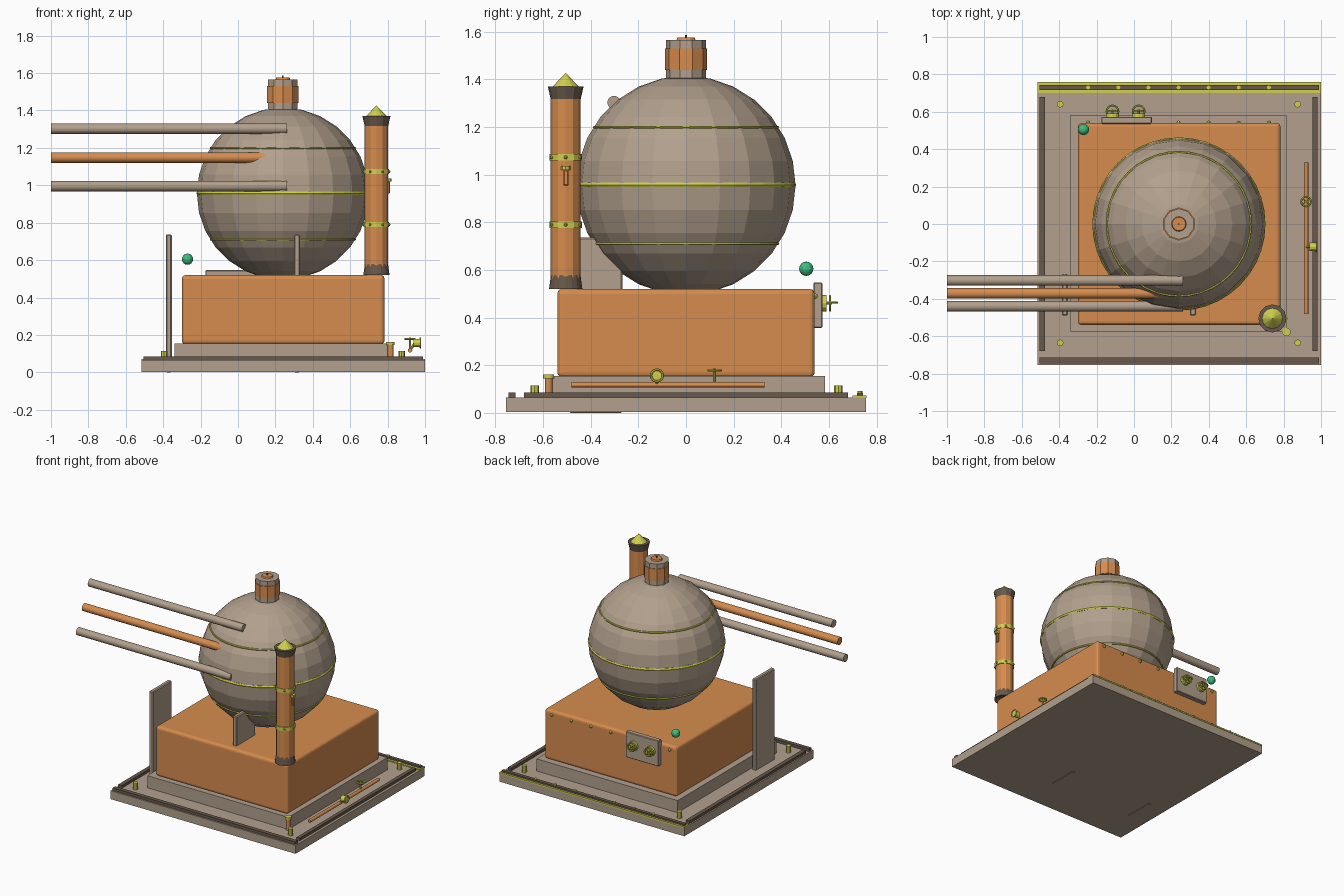
import bpy, math
from mathutils import Vector

if "Cube" in bpy.data.objects:
    bpy.data.objects.remove(bpy.data.objects["Cube"])


def material(name, rgb):
    m = bpy.data.materials.new(name)
    lin = [c / 255 / 12.92 if c < 10 else ((c / 255 + 0.055) / 1.055) ** 2.4 for c in rgb]
    m.diffuse_color = (*lin, 1)
    m.use_nodes = True
    m.node_tree.nodes["Principled BSDF"].inputs["Base Color"].default_value = m.diffuse_color
    return m


TAN = material("tan_metal", (178, 160, 141))
COPPER = material("copper", (214, 140, 78))
BRASS = material("brass", (208, 207, 80))
DARK = material("dark_iron", (104, 89, 76))
GREEN = material("green_glass", (62, 190, 128))


def finish(name, mat):
    o = bpy.context.object
    o.name = name
    o.data.materials.append(mat)
    return o


def box(name, mat, x0, x1, y0, y1, z0, z1, bevel=0, segments=1):
    bpy.ops.mesh.primitive_cube_add(size=1, location=((x0 + x1) / 2, (y0 + y1) / 2, (z0 + z1) / 2))
    o = finish(name, mat)
    size = (x1 - x0, y1 - y0, z1 - z0)
    for v in o.data.vertices:
        v.co = [c * s for c, s in zip(v.co, size)]
    if bevel:
        b = o.modifiers.new("bevel", 'BEVEL')
        b.width, b.segments = bevel, segments
    return o


def rod(name, mat, a, b, r, r2=None, sides=12):
    """Straight or tapered cylinder from point a to point b."""
    a, b = Vector(a), Vector(b)
    bpy.ops.mesh.primitive_cone_add(vertices=sides, radius1=r, radius2=r if r2 is None else r2,
                                    depth=(b - a).length, location=(a + b) / 2,
                                    rotation=(b - a).to_track_quat('Z', 'Y').to_euler())
    return finish(name, mat)


def ring(name, mat, centre, axis, r, thick, sides=24):
    bpy.ops.mesh.primitive_torus_add(major_radius=r, minor_radius=thick, major_segments=sides,
                                     minor_segments=6, location=centre,
                                     rotation=Vector(axis).to_track_quat('Z', 'Y').to_euler())
    return finish(name, mat)


def ball(name, mat, centre, r, segs, rings):
    bpy.ops.mesh.primitive_uv_sphere_add(segments=segs, ring_count=rings, radius=r, location=centre)
    return finish(name, mat)


def valve(name, base, axis, length, r):
    """Stem with a hub and a hand wheel."""
    base, axis = Vector(base), Vector(axis)
    tip = base + axis * length
    rod(name + "_stem", BRASS, base, tip + axis * 0.008, 0.006, sides=8)
    ring(name + "_wheel", BRASS, tip, axis, r, 0.005, 16)
    side = axis.orthogonal().normalized()
    for d in (side, axis.cross(side)):
        rod(name + "_spoke", BRASS, tip - d * r, tip + d * r, 0.003, sides=6)


# Stepped base
box("base_plate", TAN, -0.515, 1.0, -0.755, 0.755, 0.003, 0.065)
box("plinth", TAN, -0.34, 0.815, -0.575, 0.583, 0.06, 0.155)
box("body_box", COPPER, -0.30, 0.783, -0.54, 0.54, 0.15, 0.52, 0.02, 3)

# Edge trim on the base
box("front_trim", DARK, -0.505, 0.99, -0.745, -0.715, 0.06, 0.085)
box("left_trim", DARK, -0.505, -0.475, -0.68, 0.68, 0.06, 0.085)
box("right_trim", DARK, 0.955, 0.982, -0.68, 0.68, 0.06, 0.085)
box("back_plate", BRASS, -0.515, 1.0, 0.70, 0.758, 0.062, 0.072)
box("back_trim", DARK, -0.505, 0.99, 0.717, 0.743, 0.065, 0.084)
for i in range(7):
    x = -0.245 + 0.161 * i
    rod("trim_rivet", BRASS, (x, 0.73, 0.08), (x, 0.73, 0.092), 0.011, sides=8)
    if i != 2:
        ball("body_rivet", BRASS, (x, 0.542, 0.49), 0.011, 8, 6)
for x in (-0.395, 0.875):
    for y in (-0.635, 0.64):
        rod("corner_bolt", BRASS, (x, y, 0.06), (x, y, 0.114), 0.018, sides=8)

# Boiler sphere with brass bands
ball("boiler", TAN, (0.24, 0, 0.955), 0.46, 20, 14)
ring("middle_band", BRASS, (0.24, 0, 0.957), (0, 0, 1), 0.452, 0.011, 40)
for z in (1.20, 0.71):
    ring("thin_band", BRASS, (0.24, 0, z), (0, 0, 1), 0.385, 0.006, 40)

# Boiler neck
rod("neck", TAN, (0.24, 0, 1.38), (0.24, 0, 1.565), 0.083, sides=10)
rod("neck_collar", COPPER, (0.24, 0, 1.44), (0.24, 0, 1.53), 0.088, sides=10)
rod("neck_cap", COPPER, (0.24, 0, 1.56), (0.24, 0, 1.575), 0.042, 0.036)
rod("neck_tip", DARK, (0.24, 0, 1.57), (0.24, 0, 1.587), 0.004, sides=6)

# Three long pipes leaving to the left
for name, mat, y, z in (("upper_pipe", TAN, -0.302, 1.303), ("middle_pipe", COPPER, -0.371, 1.148),
                        ("lower_pipe", TAN, -0.44, 0.996)):
    rod(name, mat, (-1, y, z), (0.262, y, z), 0.028, sides=16)
    bpy.ops.object.shade_smooth_by_angle()

# Support fins
for x in (-0.37, 0.315):
    box("support_fin", TAN, x - 0.016, x + 0.016, -0.49, -0.267, 0, 0.737, 0.006)

# Chimney
cx, cy = 0.74, -0.505
rod("chimney", COPPER, (cx, cy, 0.52), (cx, cy, 1.32), 0.063)
rod("chimney_foot", DARK, (cx, cy, 0.52), (cx, cy, 0.578), 0.07, 0.062, 16)
rod("chimney_crown", DARK, (cx, cy, 1.305), (cx, cy, 1.37), 0.06, 0.075)
rod("chimney_cone", BRASS, (cx, cy, 1.365), (cx, cy, 1.427), 0.06, 0)
for z in (0.79, 1.073):
    rod("chimney_band", BRASS, (cx, cy, z - 0.014), (cx, cy, z + 0.014), 0.068)
    for i in range(6):
        a = math.radians(60 * i)
        ball("band_rivet", BRASS, (cx + 0.068 * math.cos(a), cy + 0.068 * math.sin(a), z), 0.008, 6, 4)
box("whistle_arm", COPPER, 0.79, 0.812, -0.515, -0.493, 0.955, 1.02, 0.004)
rod("whistle_cap", BRASS, (0.802, cy, 1.02), (0.802, cy, 1.036), 0.02, sides=8)

# Rear control panel with two valves
box("control_panel", TAN, -0.175, 0.095, 0.535, 0.573, 0.357, 0.547, 0.004)
for x in (-0.115, 0.025):
    rod("valve_flange", BRASS, (x, 0.57, 0.46), (x, 0.59, 0.46), 0.035)
    valve("panel_valve", (x, 0.575, 0.46), (0, 1, 0), 0.03, 0.03)
    ring("panel_loop", BRASS, (x, 0.602, 0.463), (0, 0, 1), 0.032, 0.005, 16)

# Side pipe, valves and corner post
rod("side_pipe", COPPER, (0.92, -0.48, 0.118), (0.92, 0.33, 0.118), 0.012)
valve("side_valve", (0.92, 0.12, 0.118), (0, 0, 1), 0.06, 0.026)
rod("gauge_stem", BRASS, (0.92, -0.122, 0.118), (0.945, -0.122, 0.155), 0.007, sides=8)
rod("gauge_body", BRASS, (0.938, -0.122, 0.157), (0.975, -0.122, 0.157), 0.022)
ring("gauge_rim", BRASS, (0.975, -0.122, 0.157), (1, 0, 0), 0.025, 0.005, 16)
rod("corner_post", COPPER, (0.815, -0.577, 0.06), (0.815, -0.577, 0.145), 0.016)
rod("corner_post_cap", BRASS, (0.815, -0.577, 0.145), (0.815, -0.577, 0.162), 0.023)

# Green lamp
ball("green_lamp", GREEN, (-0.27, 0.505, 0.605), 0.03, 12, 8)
